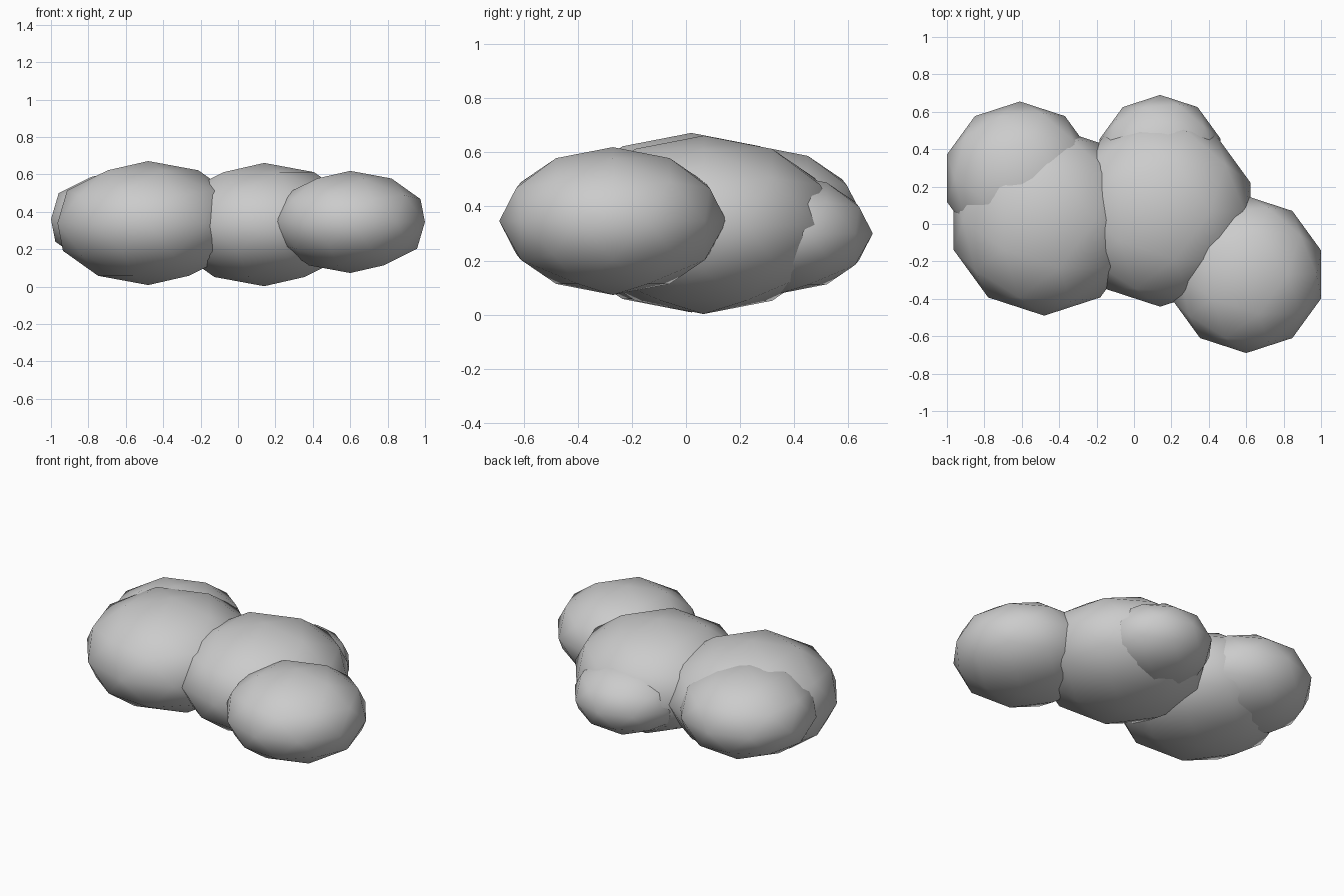
import bpy

if "Cube" in bpy.data.objects:
    bpy.data.objects.remove(bpy.data.objects["Cube"])

FLATTEN = 0.65  # height of every puff relative to its width


def puff(name, x, y, z, radius):
    bpy.ops.mesh.primitive_ico_sphere_add(subdivisions=2, radius=1, location=(x, y, z))
    ob = bpy.context.object
    ob.name = name
    ob.scale = (radius, radius, radius * FLATTEN)
    bpy.ops.object.transform_apply(location=False, rotation=False, scale=True)
    bpy.ops.object.shade_smooth()
    return ob


# Overlapping flattened puffs of the cloud
puff("left_puff", -0.48, 0.02, 0.34, 0.51)
puff("middle_puff", 0.14, 0.065, 0.332, 0.507)
puff("right_puff", 0.60, -0.27, 0.346, 0.42)
puff("back_left_puff", -0.61, 0.245, 0.36, 0.41)
puff("back_puff", 0.14, 0.35, 0.30, 0.34)
